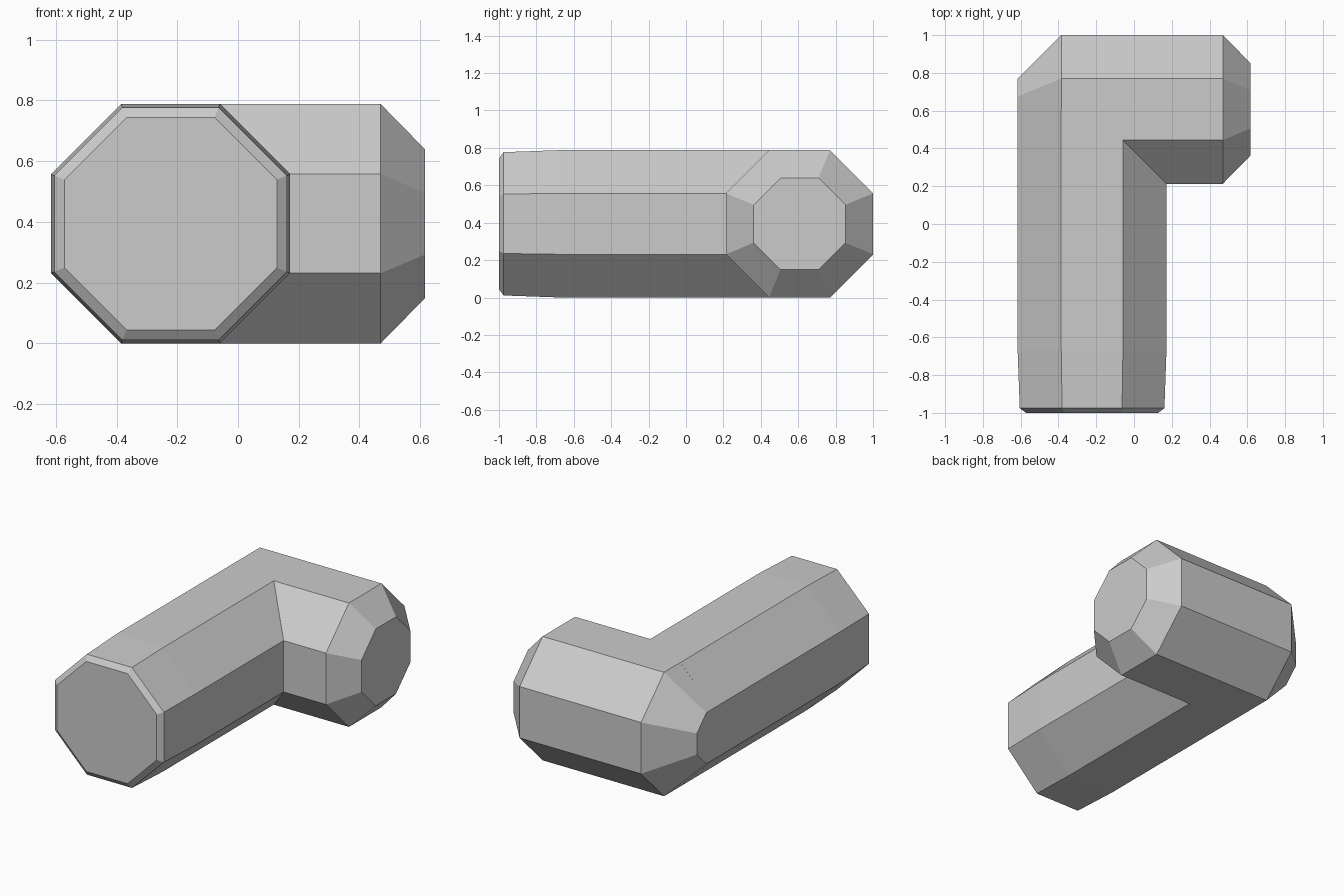
import bpy
import bmesh
import math
from mathutils import Vector

cube = bpy.data.objects.get("Cube")
if cube:
    bpy.data.objects.remove(cube, do_unlink=True)

SIDES = 8
RADIUS = 0.394
ARM_X, ARM_Y, MID_Z = -0.222, 0.607, RADIUS

grey = bpy.data.materials.new("plain grey")
grey.use_nodes = True
grey.diffuse_color = (0.6, 0.6, 0.6, 1)
grey.node_tree.nodes["Principled BSDF"].inputs["Base Color"].default_value = (0.6, 0.6, 0.6, 1)


def octagon_bar(name, origin, axis, side, stations):
    """Loft octagons along an axis; stations are (distance, half width)."""
    bm = bmesh.new()
    rings = []
    for dist, half in stations:
        r = half / math.cos(math.pi / SIDES)
        ring = []
        for i in range(SIDES):
            a = math.tau * (i + 0.5) / SIDES
            ring.append(bm.verts.new(origin + axis * dist + side * (r * math.cos(a))
                                     + Vector((0, 0, r * math.sin(a)))))
        rings.append(ring)
    for low, high in zip(rings, rings[1:]):
        for i in range(SIDES):
            j = (i + 1) % SIDES
            bm.faces.new((low[i], low[j], high[j], high[i]))
    bm.faces.new(rings[0])
    bm.faces.new(rings[-1])
    bmesh.ops.recalc_face_normals(bm, faces=bm.faces)
    mesh = bpy.data.meshes.new(name)
    bm.to_mesh(mesh)
    bm.free()
    mesh.materials.append(grey)
    obj = bpy.data.objects.new(name, mesh)
    bpy.context.collection.objects.link(obj)
    return obj


X, Y = Vector((1, 0, 0)), Vector((0, 1, 0))

# Long arm with a slight taper and a bevelled front end
elbow = octagon_bar("elbow_pipe", Vector((ARM_X, 0, MID_Z)), Y, X, [
    (-1, 0.35), (-0.975, 0.383), (-0.67, RADIUS), (ARM_Y, RADIUS)])

# Short arm across the back, chamfered at both ends
short_arm = octagon_bar("short_arm", Vector((0, ARM_Y, MID_Z)), X, Y, [
    (ARM_X - RADIUS, 0.163), (-0.385, RADIUS), (0.47, RADIUS), (0.616, 0.245)])

# Join both arms into one clean surface
union = elbow.modifiers.new("join arms", "BOOLEAN")
union.operation = "UNION"
union.solver = "EXACT"
union.object = short_arm
bpy.context.view_layer.objects.active = elbow
bpy.ops.object.modifier_apply(modifier=union.name)
bpy.data.objects.remove(short_arm, do_unlink=True)
